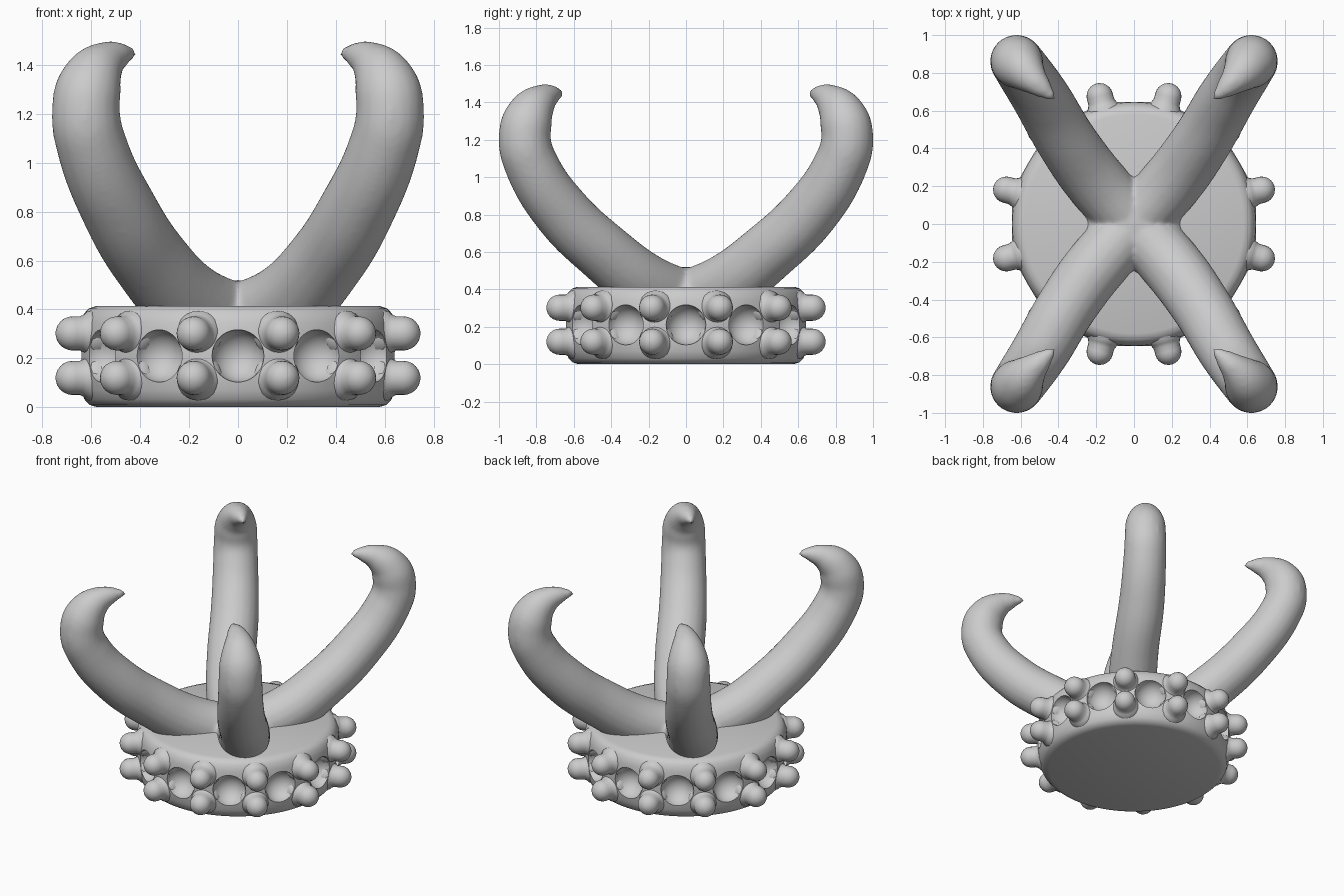
import bpy, bmesh, math
from mathutils import Matrix

if "Cube" in bpy.data.objects:
    bpy.data.objects.remove(bpy.data.objects["Cube"])

TAU = 2 * math.pi


def activate(ob):
    bpy.ops.object.select_all(action='DESELECT')
    ob.select_set(True)
    bpy.context.view_layer.objects.active = ob


def new_object(name, bm):
    bmesh.ops.recalc_face_normals(bm, faces=bm.faces)
    me = bpy.data.meshes.new(name)
    bm.to_mesh(me)
    bm.free()
    ob = bpy.data.objects.new(name, me)
    bpy.context.collection.objects.link(ob)
    return ob


def lathe(bm, profile, n, matrix=Matrix()):
    """Spin (radius, height) points around z; both ends get a face."""
    rings = [[bm.verts.new(matrix @ Matrix.Rotation(TAU * i / n, 4, 'Z').to_3x3().to_4x4()
                           @ Matrix.Translation((r, 0, h)).to_translation())
              for i in range(n)] for r, h in profile]
    for a, b in zip(rings, rings[1:]):
        for i in range(n):
            j = (i + 1) % n
            bm.faces.new((a[i], a[j], b[j], b[i]))
    bm.faces.new(rings[0][::-1])
    bm.faces.new(rings[-1])


# Round base with soft rims
bm = bmesh.new()
lathe(bm, [(.575, 0), (.607, .01), (.628, .032), (.642, .07), (.65, .13), (.65, .285),
           (.644, .345), (.63, .383), (.61, .404), (.58, .414)], 96)
base = new_object("base_disc", bm)

# Twelve round dimples cut into the rim
bm = bmesh.new()
for k in range(12):
    a = TAU * k / 12
    bmesh.ops.create_uvsphere(bm, u_segments=32, v_segments=20, radius=.107,
                              matrix=Matrix.Translation((.65 * math.cos(a), .65 * math.sin(a), .21)))
cutter = new_object("dimple_cutter", bm)
cutter.hide_render = True
mod = base.modifiers.new("dimples", 'BOOLEAN')
mod.operation = 'DIFFERENCE'
mod.solver = 'EXACT'
mod.object = cutter
activate(base)
bpy.ops.object.modifier_apply(modifier=mod.name)
bpy.data.objects.remove(cutter)
bpy.ops.object.shade_smooth_by_angle(angle=math.radians(35))

# Two rows of knobs with flared roots
knob = [(.095, .60), (.092, .635), (.078, .65), (.07, .67), (.07, .70)]
knob += [(.07 * math.cos(t), .70 + .07 * math.sin(t)) for t in
         [math.radians(d) for d in (15, 30, 45, 60, 75, 87)]]
bm = bmesh.new()
for z in (.12, .302):
    for k in range(12):
        a = TAU * (k + .5) / 12
        lathe(bm, knob, 24, Matrix.Translation((0, 0, z)) @ Matrix.Rotation(a, 4, 'Z')
              @ Matrix.Rotation(math.pi / 2, 4, 'Y'))
knobs = new_object("rim_knobs", bm)
activate(knobs)
bpy.ops.object.shade_smooth_by_angle(angle=math.radians(50))

# Four curved claws: x, y, z, radius along one claw, mirrored to each corner
path = [(0, 0, .34, .16), (.2, .22, .43, .165), (.355, .435, .595, .16), (.487, .66, .81, .155),
        (.595, .823, 1.06, .145), (.622, .862, 1.2, .14), (.603, .838, 1.325, .13),
        (.545, .775, 1.41, .09), (.475, .71, 1.443, .05), (.435, .675, 1.447, .025),
        (.418, .66, 1.447, .008)]
cu = bpy.data.curves.new("claws", 'CURVE')
cu.dimensions = '3D'
cu.bevel_depth = 1
cu.bevel_resolution = 8
cu.resolution_u = 8
cu.use_fill_caps = True
for sx in (-1, 1):
    for sy in (-1, 1):
        sp = cu.splines.new('BEZIER')
        sp.radius_interpolation = 'CARDINAL'
        sp.bezier_points.add(len(path) - 1)
        for p, (x, y, z, r) in zip(sp.bezier_points, path):
            p.co = (sx * x, sy * y, z)
            p.radius = r
            p.handle_left_type = p.handle_right_type = 'AUTO'
claws = bpy.data.objects.new("claws", cu)
bpy.context.collection.objects.link(claws)
activate(claws)
bpy.ops.object.convert(target='MESH')
claws = bpy.context.view_layer.objects.active

# Hub that fillets the claws together
bm = bmesh.new()
bmesh.ops.create_uvsphere(bm, u_segments=48, v_segments=24, radius=1,
                          matrix=Matrix.Translation((0, 0, .31)) @ Matrix.Diagonal((.28, .28, .21, 1)))
hub = new_object("hub", bm)
activate(claws)
hub.select_set(True)
bpy.ops.object.join()
claws.name = "claws"

# Fuse into one smooth skin
mod = claws.modifiers.new("fuse", 'REMESH')
mod.mode = 'VOXEL'
mod.voxel_size = .013
mod.use_smooth_shade = True
mod = claws.modifiers.new("soften", 'SMOOTH')
mod.factor = .5
mod.iterations = 10
for m in ("fuse", "soften"):
    bpy.ops.object.modifier_apply(modifier=m)
bpy.ops.object.shade_smooth()
